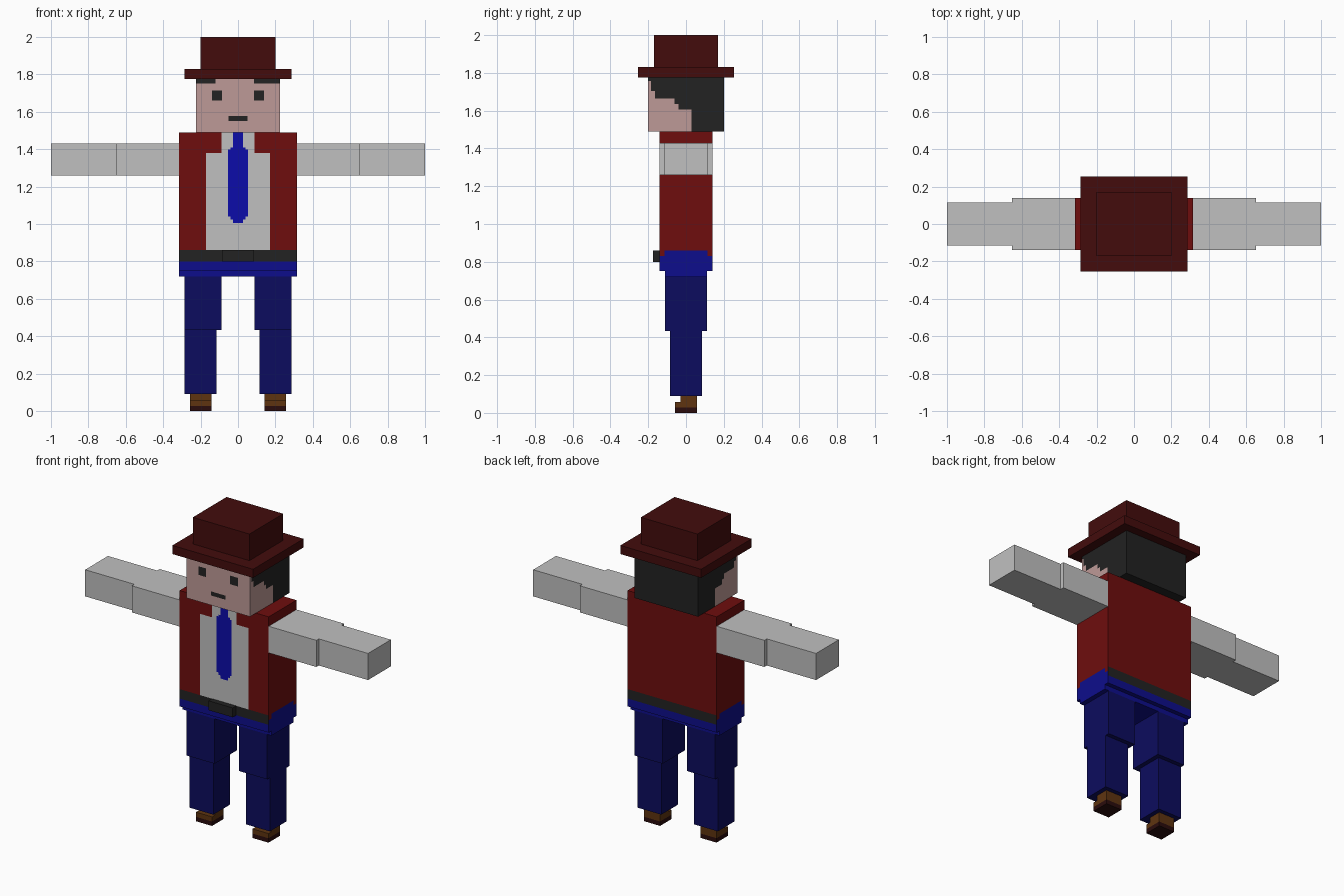
import bpy
import bmesh
from mathutils import Vector

cube = bpy.data.objects.get("Cube")
if cube:
    bpy.data.objects.remove(cube, do_unlink=True)


def make_material(name, hex_colour):
    """Flat material from an sRGB hex colour, stored as linear values."""
    rgb = [int(hex_colour[i:i + 2], 16) / 255 for i in (0, 2, 4)]
    lin = [c / 12.92 if c <= 0.04045 else ((c + 0.055) / 1.055) ** 2.4 for c in rgb]
    mat = bpy.data.materials.new(name)
    mat.use_nodes = True
    mat.diffuse_color = (*lin, 1)
    mat.node_tree.nodes["Principled BSDF"].inputs["Base Color"].default_value = (*lin, 1)
    return mat


HAT = make_material("hat maroon", "430c0c")
JACKET = make_material("jacket red", "6e0d0d")
SHIRT = make_material("shirt white", "c0c0c0")
SKIN = make_material("skin pink", "be9a97")
DARK = make_material("hair and belt black", "222222")
TIE = make_material("tie blue", "0c0caa")
WAIST = make_material("waistband blue", "0d0d8c")
TROUSERS = make_material("trouser navy", "0c0c5e")
SHOE = make_material("shoe brown", "5e3410")
SOLE = make_material("sole dark brown", "2a0c0c")

EPS = 1e-4
ANY = (-9, 9)


def box(name, x, y, z, base, paint=()):
    """Box from axis ranges; each paint entry (material, x, y, z) cuts and colours a region."""
    size = (x, y, z)
    bm = bmesh.new()
    bmesh.ops.create_cube(bm, size=1)
    for v in bm.verts:
        v.co = Vector([(a + b) / 2 + c * (b - a) for c, (a, b) in zip(v.co, size)])
    # Cut along every region border that falls inside the box
    for axis in range(3):
        borders = {value for region in paint for value in region[axis + 1]}
        for value in sorted(borders):
            if size[axis][0] + EPS < value < size[axis][1] - EPS:
                point, normal = Vector((0, 0, 0)), Vector((0, 0, 0))
                point[axis], normal[axis] = value, 1
                bmesh.ops.bisect_plane(bm, geom=bm.verts[:] + bm.edges[:] + bm.faces[:],
                                       plane_co=point, plane_no=normal)
    mats = [base]
    for mat, *region in paint:
        if mat not in mats:
            mats.append(mat)
        for f in bm.faces:
            c = f.calc_center_median()
            if all(lo - EPS <= c[i] <= hi + EPS for i, (lo, hi) in enumerate(region)):
                f.material_index = mats.index(mat)
    mesh = bpy.data.meshes.new(name)
    bm.to_mesh(mesh)
    bm.free()
    for mat in mats:
        mesh.materials.append(mat)
    obj = bpy.data.objects.new(name, mesh)
    bpy.context.collection.objects.link(obj)
    return obj


# Hat
box("hat_crown", (-.2, .2), (-.17, .17), (1.83, 2), HAT)
box("hat_brim", (-.285, .285), (-.255, .255), (1.775, 1.83), HAT)

# Head: hair at the back, stepped hairline on both sides, painted face
face_y = (-9, -.2)
head_paint = [(DARK, ANY, (.03, 9), ANY)]
for side in ((-9, -.225), (.225, 9)):
    for hair_y, hair_z in ((-.04, 1.605), (-.06, 1.635), (-.165, 1.665),
                           (-.185, 1.705), (-.2, 1.757)):
        head_paint.append((DARK, side, (hair_y, 9), (hair_z, 9)))
for eye_x in ((-.14, -.085), (.085, .14)):
    head_paint.append((DARK, eye_x, face_y, (1.66, 1.715)))
head_paint += [
    (DARK, (-.05, .05), face_y, (1.552, 1.578)),
    (DARK, (-9, -.12), face_y, (1.752, 9)),
    (DARK, (.085, 9), face_y, (1.752, 9)),
]
box("head", (-.225, .225), (-.2, .2), (1.49, 1.775), SKIN, head_paint)

# Torso: jacket, shirt front, tie, belt and waistband
front, back = (-9, -.14), (.14, 9)
torso_paint = [
    (SHIRT, (-.172, .172), front, (.86, 1.38)),
    (SHIRT, (-.087, .087), front, (1.38, 9)),
    (TIE, (-.027, .027), front, (1.005, 9)),
    (TIE, (-.04, .04), front, (1.025, 1.41)),
    (TIE, (-.053, .053), front, (1.04, 1.398)),
    (WAIST, ANY, ANY, (-9, .80)),
    (DARK, ANY, front, (.80, .86)),
    (DARK, ANY, back, (.80, .86)),
]
for side in ((-9, -.315), (.315, 9)):
    torso_paint += [(WAIST, side, ANY, (.80, .83)),
                    (WAIST, side, (-.113, .113), (.83, .86))]
box("torso", (-.315, .315), (-.14, .14), (.75, 1.49), JACKET, torso_paint)
box("belt_buckle", (-.085, .085), (-.175, -.14), (.80, .86), DARK)
box("hips", (-.315, .315), (-.112, .112), (.72, .75), WAIST)

# Limbs, mirrored left and right
for side, s in (("left", 1), ("right", -1)):
    def span(a, b):
        return tuple(sorted((a * s, b * s)))

    box(side + "_upper_arm", span(.315, .652), (-.14, .14), (1.26, 1.43), SHIRT)
    box(side + "_forearm", span(.652, 1), (-.115, .115), (1.26, 1.43), SHIRT)
    box(side + "_thigh", span(.087, .285), (-.112, .112), (.433, .72), TROUSERS)
    box(side + "_shin", span(.115, .285), (-.085, .085), (.09, .433), TROUSERS)
    foot_x = span(.143, .256)
    box(side + "_ankle", foot_x, (-.028, .057), (.058, .09), SHOE)
    box(side + "_shoe", foot_x, (-.058, .057), (.028, .058), SHOE)
    box(side + "_sole", foot_x, (-.058, .057), (0, .028), SOLE)
